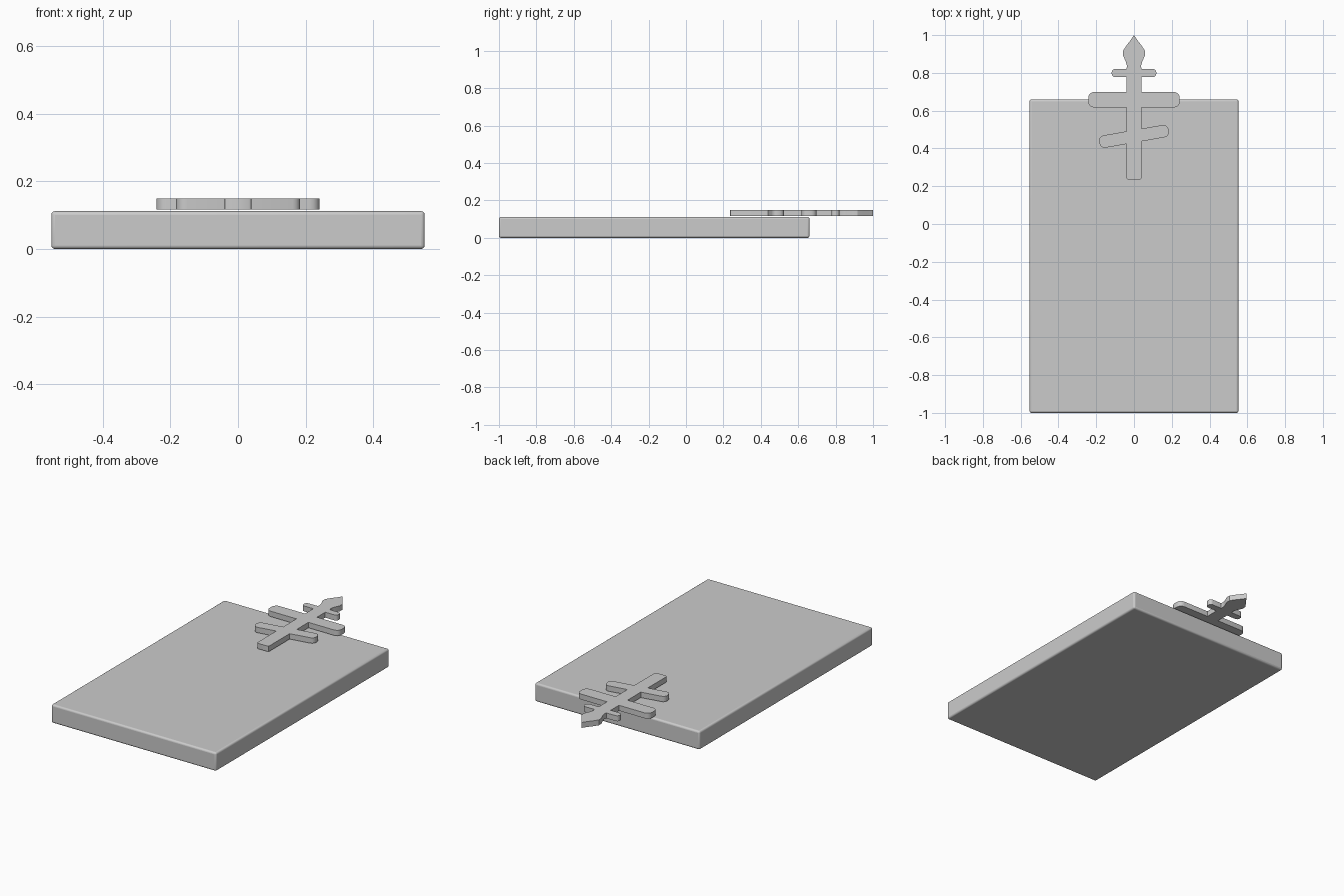
import bpy, bmesh
from math import sin, cos, tan, pi, radians

if "Cube" in bpy.data.objects:
    bpy.data.objects.remove(bpy.data.objects["Cube"])

W = 0.04  # half width of the cross shaft


def bar_end(yc, length, h, r, angle=0.0, steps=4):
    """Outline of one bar arm with rounded corners, from lower to upper shaft joint."""
    ca, sa = cos(angle), sin(angle)
    pts = [(W, yc + W * tan(angle) - h / ca)]
    for sign, start in ((-1, -pi / 2), (1, 0.0)):
        for i in range(steps + 1):
            t = start + i * pi / 2 / steps
            u, v = length - r + r * cos(t), sign * (h - r) + r * sin(t)
            pts.append((u * ca - v * sa, yc + u * sa + v * ca))
    pts.append((W, yc + W * tan(angle) + h / ca))
    return pts


def half_outline(tilt):
    pts = [(0.031, 0.235), (0.038, 0.239), (W, 0.247)]
    pts += bar_end(0.464, 0.186, 0.033, 0.027, tilt)   # slanted foot bar
    pts += bar_end(0.658, 0.242, 0.041, 0.030)         # main bar
    pts += bar_end(0.799, 0.118, 0.021, 0.017)         # short top bar
    pts += [(0.037, 0.836), (0.043, 0.858), (0.058, 0.892), (0.058, 0.918),
            (0.040, 0.945), (0.018, 0.973)]            # spear tip
    return pts


def add_object(name, bm):
    bmesh.ops.recalc_face_normals(bm, faces=bm.faces[:])
    mesh = bpy.data.meshes.new(name)
    bm.to_mesh(mesh)
    bm.free()
    obj = bpy.data.objects.new(name, mesh)
    bpy.context.collection.objects.link(obj)
    bpy.context.view_layer.objects.active = obj
    bpy.ops.object.select_all(action='DESELECT')
    obj.select_set(True)
    return obj


# Slab with softened edges
bm = bmesh.new()
bmesh.ops.create_cube(bm, size=1)
for v in bm.verts:
    v.co = (v.co.x * 1.106, v.co.y * 1.66 - 0.17, (v.co.z + 0.5) * 0.112)
slab = add_object("slab", bm)
bev = slab.modifiers.new("soft_edges", 'BEVEL')
bev.width, bev.segments = 0.011, 4
bpy.ops.object.shade_smooth_by_angle(angle=radians(30))

# Cross ornament: one extruded outline, overhanging the slab
tilt = radians(10)
right = half_outline(tilt)
left = [(-x, y) for x, y in reversed(half_outline(-tilt))]
bm = bmesh.new()
face = bm.faces.new([bm.verts.new((x, y, 0.117)) for x, y in right + [(0, 1.0)] + left])
ext = bmesh.ops.extrude_face_region(bm, geom=[face])
for g in ext["geom"]:
    if isinstance(g, bmesh.types.BMVert):
        g.co.z = 0.15
if face.is_valid and not any(f is not face and f.calc_center_median().z < 0.118 for f in bm.faces):
    pass
else:
    bm.faces.new([v for v in face.verts])
cross = add_object("cross_ornament", bm)
bpy.ops.object.shade_smooth_by_angle(angle=radians(30))
